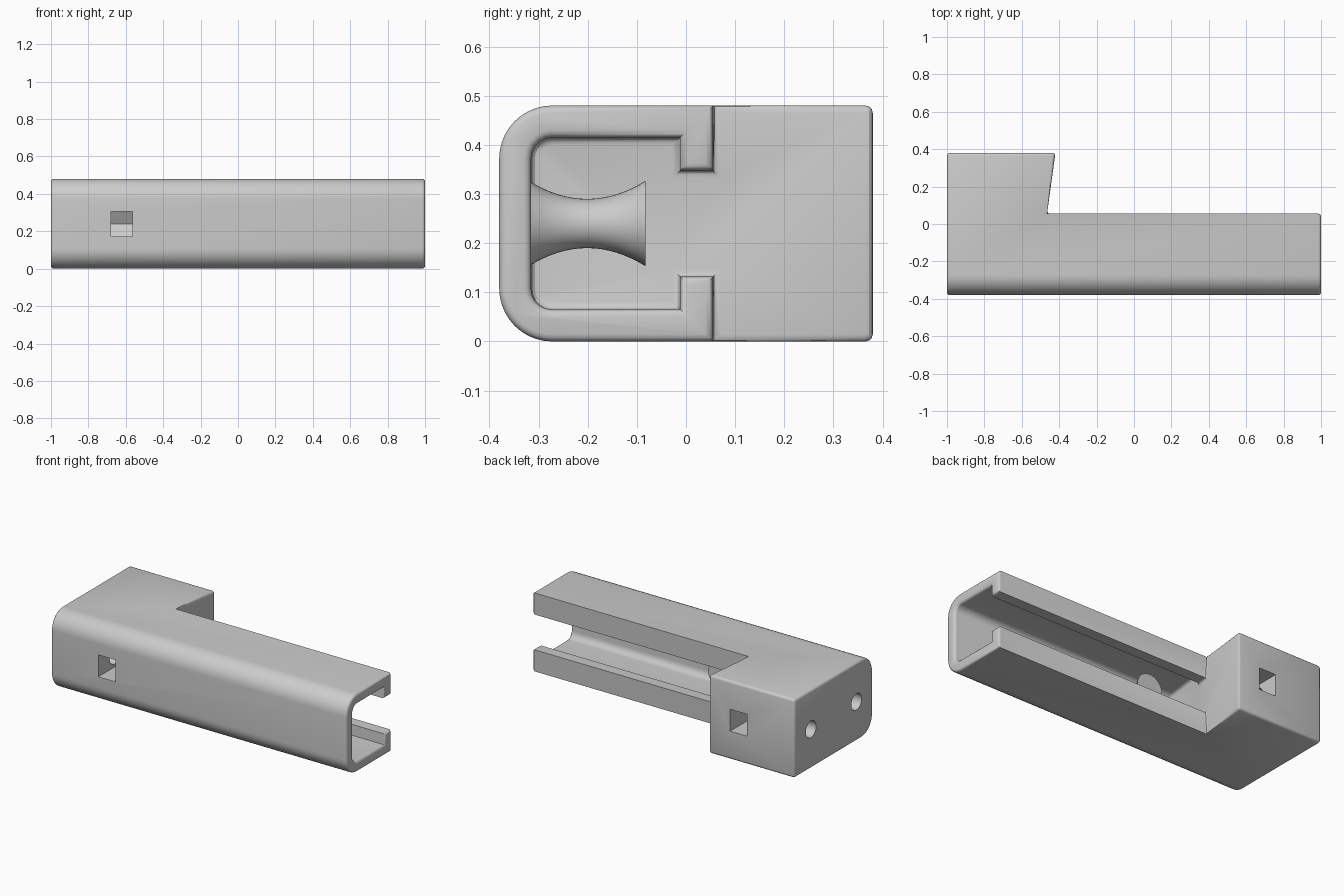
import bpy, bmesh
from math import sin, cos, pi, radians
from mathutils import Vector, Matrix

cube = bpy.data.objects.get("Cube")
if cube:
    bpy.data.objects.remove(cube, do_unlink=True)

grey = bpy.data.materials.new("plain grey")
grey.use_nodes = True
colour = (0.6, 0.6, 0.6, 1)
grey.diffuse_color = colour
grey.node_tree.nodes["Principled BSDF"].inputs["Base Color"].default_value = colour

FRONT, BACK, LIP_BACK, LIP_IN, TOP = -0.38, 0.38, 0.055, -0.012, 0.48
WALL, LIP_H, MID = 0.065, 0.132, 0.24


def make_object(name, bm):
    bmesh.ops.recalc_face_normals(bm, faces=bm.faces)
    mesh = bpy.data.meshes.new(name)
    bm.to_mesh(mesh)
    bm.free()
    mesh.materials.append(grey)
    obj = bpy.data.objects.new(name, mesh)
    bpy.context.collection.objects.link(obj)
    return obj


def smooth(obj):
    bpy.ops.object.select_all(action="DESELECT")
    obj.select_set(True)
    bpy.context.view_layer.objects.active = obj
    bpy.ops.object.shade_smooth_by_angle(angle=radians(32))


def front_curve(inset, radius, steps):
    """Two rounded corners from the top front to the bottom front, as (y, z)."""
    cy = FRONT + inset + radius
    pts = []
    for cz, start in ((TOP - inset - radius, pi / 2), (inset + radius, pi)):
        for i in range(steps + 1):
            a = start + i * pi / 2 / steps
            pts.append((cy + radius * cos(a), cz + radius * sin(a)))
    return pts


def slant_x(y):
    return -0.465 + (y - LIP_BACK) * 0.045 / 0.325


# Body: C-shaped channel running into a solid block with a slanted face
outer = front_curve(0, 0.108, 10)
lip = [(LIP_BACK, 0), (LIP_BACK, LIP_H), (LIP_IN, LIP_H), (LIP_IN, WALL)]
inner = lip + front_curve(WALL, 0.042, 5)[::-1] + [(y, TOP - z) for y, z in reversed(lip)]
corners = [(BACK, TOP), (BACK, 0)]

bm = bmesh.new()


def ring(pts, x_of):
    return [bm.verts.new((x_of(y), y, z)) for y, z in pts]


def strip(a, b):
    for i in range(len(a) - 1):
        bm.faces.new((a[i], a[i + 1], b[i + 1], b[i]))


open_outer = ring(outer, lambda y: 1)
open_inner = ring(inner, lambda y: 1)
slant_inner = ring(inner, slant_x)
slant_back = ring(corners, slant_x)
end_outer = ring(outer, lambda y: -1)
end_back = ring(corners, lambda y: -1)
strip(open_outer, end_outer)
strip(open_inner, slant_inner)
strip(slant_back, end_back)
bm.faces.new(open_outer + open_inner)
bm.faces.new(slant_inner + slant_back)
bm.faces.new(end_outer + end_back[::-1])
for side, corner in ((-1, 0), (0, 1)):
    far = 0 if side else -1
    bm.faces.new((open_inner[side], slant_inner[side], slant_back[corner],
                  end_back[corner], end_outer[far], open_outer[far]))

# Rounded rims, block corners and the fillet round the slanted face
groups = [set(open_outer + open_inner), set(end_outer + end_back),
          set(slant_inner + slant_back), set(slant_back + end_back)]
edges = [e for e in bm.edges if any(set(e.verts) <= g for g in groups)]
bmesh.ops.recalc_face_normals(bm, faces=bm.faces)
bmesh.ops.bevel(bm, geom=edges, offset=0.015, segments=3, profile=0.5,
                affect="EDGES", clamp_overlap=True)
body = make_object("channel_body", bm)

# Cutters: a bolt hole from the end and a pointed nut slot, front and back
for side, word in ((-1, "front"), (1, "back")):
    yc = side * 0.22
    bm = bmesh.new()
    bmesh.ops.create_cone(bm, cap_ends=True, segments=32, radius1=0.05, radius2=0.05, depth=0.5,
                          matrix=Matrix.Translation((-0.87, yc, MID)) @ Matrix.Rotation(pi / 2, 4, "Y"))
    bolt = make_object(word + "_bolt_cutter", bm)

    bm = bmesh.new()
    profile = [(side * 0.5, MID - 0.067), (side * 0.5, MID + 0.067), (yc - side * 0.038, MID + 0.067),
               (yc - side * 0.077, MID), (yc - side * 0.038, MID - 0.067)]
    face = bm.faces.new([bm.verts.new((-0.68, y, z)) for y, z in profile])
    ext = bmesh.ops.extrude_face_region(bm, geom=[face])
    bmesh.ops.translate(bm, vec=Vector((0.115, 0, 0)),
                        verts=[v for v in ext["geom"] if isinstance(v, bmesh.types.BMVert)])
    slot = make_object(word + "_nut_slot_cutter", bm)

    for cutter in (bolt, slot):
        mod = body.modifiers.new(cutter.name, "BOOLEAN")
        mod.operation, mod.solver, mod.object = "DIFFERENCE", "EXACT", cutter
        bpy.context.view_layer.objects.active = body
        bpy.ops.object.modifier_apply(modifier=mod.name)
        bpy.data.objects.remove(cutter, do_unlink=True)
smooth(body)

# Spool: waisted post standing on the inside of the front wall
bm = bmesh.new()
y0, y1, steps, segs = -0.32, -0.082, 16, 40
rows = []
for i in range(steps + 1):
    t = 2 * i / steps - 1
    r = 0.05 + 0.037 * t * t
    y = y0 + (y1 - y0) * i / steps
    rows.append([bm.verts.new((-0.18 + r * cos(2 * pi * k / segs), y, MID + r * sin(2 * pi * k / segs)))
                 for k in range(segs)])
for a, b in zip(rows, rows[1:]):
    strip(a + a[:1], b + b[:1])
bm.faces.new(rows[0])
bm.faces.new(rows[-1])
smooth(make_object("spool_post", bm))
